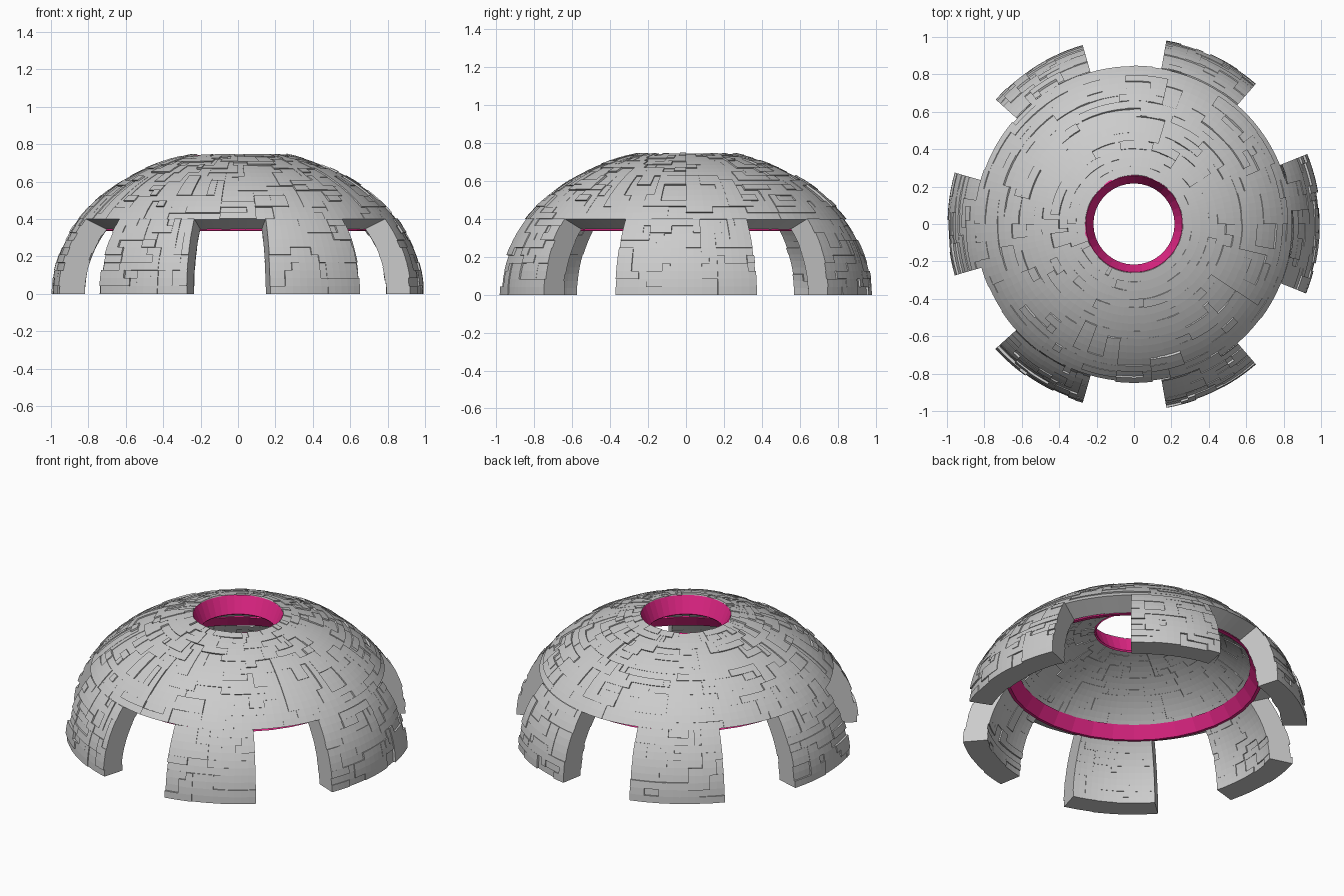
import bpy, bmesh, random
from math import cos, sin, asin, acos, radians, pi
from mathutils import Vector

if "Cube" in bpy.data.objects:
    bpy.data.objects.remove(bpy.data.objects["Cube"])

random.seed(7)
A, C = 0.99, 0.77          # outer ellipsoid radius and height
INNER = 0.865              # inner surface as a scale of the outer one
T_RIM = asin(0.40 / C)     # bottom edge of the dome
T_TOP = acos(0.26 / A)     # edge of the roof opening

pink = bpy.data.materials.new("pink_trim")
pink.diffuse_color = (0.8, 0.02, 0.25, 1)
pink.use_nodes = True
pink.node_tree.nodes["Principled BSDF"].inputs["Base Color"].default_value = pink.diffuse_color


def pt(a, t, s):
    return Vector((A * cos(t) * cos(a), A * cos(t) * sin(a), C * sin(t))) * s


def quad(bm, pts, want):
    """Add a face turned to look along the wanted direction."""
    n = (pts[2] - pts[0]).cross(pts[3] - pts[1])
    if n.dot(want) < 0:
        pts = pts[::-1]
    bm.faces.new([bm.verts.new(p) for p in pts])


def finish(bm, name, mat=None):
    bmesh.ops.remove_doubles(bm, verts=bm.verts, dist=1e-5)
    me = bpy.data.meshes.new(name)
    bm.to_mesh(me)
    bm.free()
    ob = bpy.data.objects.new(name, me)
    bpy.context.collection.objects.link(ob)
    if mat:
        me.materials.append(mat)
    return ob


def brick_levels(rows, cols, lo, hi):
    """Random runs of equal relief; some cells copy the row below (L shapes)."""
    grid = []
    for r in range(rows):
        line = []
        while len(line) < cols:
            line += [random.uniform(lo, hi)] * random.randint(2, 6)
        line = line[:cols]
        if r:
            c = 0
            while c < cols:
                n = random.randint(2, 5)
                if random.random() < 0.35:
                    line[c:c + n] = grid[-1][c:c + n]
                c += n
        grid.append(line)
    return grid


def masonry(name, t0, t1, rows, a0, a1, cols, top_wall=True):
    """Curved brick shell between two heights and two angles."""
    ring = abs(a1 - a0 - 2 * pi) < 1e-6
    ts = [t0 + (t1 - t0) * i / rows for i in range(rows + 1)]
    an = [a0 + (a1 - a0) * i / cols for i in range(cols + 1)]
    out = brick_levels(rows, cols, 0.994, 1.010)
    inn = brick_levels(rows, cols, INNER - 0.006, INNER + 0.004)
    bm = bmesh.new()
    for r in range(rows):
        for c in range(cols):
            ta, tb, aa, ab = ts[r], ts[r + 1], an[c], an[c + 1]
            mid = pt((aa + ab) / 2, (ta + tb) / 2, 1)
            side = pt(ab, (ta + tb) / 2, 1) - pt(aa, (ta + tb) / 2, 1)
            up = pt((aa + ab) / 2, tb, 1) - pt((aa + ab) / 2, ta, 1)
            # outer and inner faces
            for s, d in ((out[r][c], mid), (inn[r][c], -mid)):
                quad(bm, [pt(aa, ta, s), pt(ab, ta, s), pt(ab, tb, s), pt(aa, tb, s)], d)

            def wall(p, q, s0, s1, d):
                if abs(s0 - s1) > 1e-5:
                    quad(bm, [pt(*p, s0), pt(*q, s0), pt(*q, s1), pt(*p, s1)], d)

            # small steps to the neighbours on the right and above
            for ok, rr, cc, p, q, d in (
                    (ring or c + 1 < cols, r, (c + 1) % cols, (ab, ta), (ab, tb), side),
                    (r + 1 < rows, r + 1, c, (aa, tb), (ab, tb), up)):
                if ok:
                    o0, o1 = out[r][c], out[rr][cc]
                    wall(p, q, o0, o1, d if o0 > o1 else -d)
                    i0, i1 = inn[r][c], inn[rr][cc]
                    wall(p, q, i0, i1, d if i0 < i1 else -d)
            # full walls around the border
            so, si = out[r][c], inn[r][c]
            if r == 0:
                wall((aa, ta), (ab, ta), so, si, -up)
            if r == rows - 1 and top_wall:
                wall((aa, tb), (ab, tb), so, si, up)
            if not ring and c == 0:
                wall((aa, ta), (aa, tb), so, si, -side)
            if not ring and c == cols - 1:
                wall((ab, ta), (ab, tb), so, si, side)
    return finish(bm, name)


def trim(name, profile, n):
    """Pink lathe ring from a closed (radius, z) section."""
    bm = bmesh.new()
    k = len(profile)
    loops = [[bm.verts.new((r * cos(2 * pi * i / n), r * sin(2 * pi * i / n), z))
              for r, z in profile] for i in range(n)]
    for i in range(n):
        for j in range(k):
            p, q = loops[i], loops[(i + 1) % n]
            bm.faces.new([p[j], q[j], q[(j + 1) % k], p[(j + 1) % k]])
    bmesh.ops.recalc_face_normals(bm, faces=bm.faces)
    return finish(bm, name, pink)


# Dome roof
masonry("dome_roof", T_RIM, T_TOP, 15, 0, 2 * pi, 108)

# Six legs: start and end angles
legs = {"leg_right": (-22, 22), "leg_back_right": (49, 80), "leg_back_left": (106, 138),
        "leg_left": (164, 196), "leg_front_left": (222, 254), "leg_front_right": (280, 311)}
for name, (d0, d1) in legs.items():
    masonry(name, 0, T_RIM, 10, radians(d0), radians(d1), round((d1 - d0) / 2.4), False)

# Pink lining of the roof opening
trim("roof_opening_lining", [(0.258, 0.742), (0.217, 0.640), (0.225, 0.632), (0.270, 0.735)], 36)

# Pink band along the inner lower edge of the dome
trim("lower_inner_band", [(0.738, 0.338), (0.718, 0.336), (0.668, 0.408), (0.685, 0.415)], 36)
